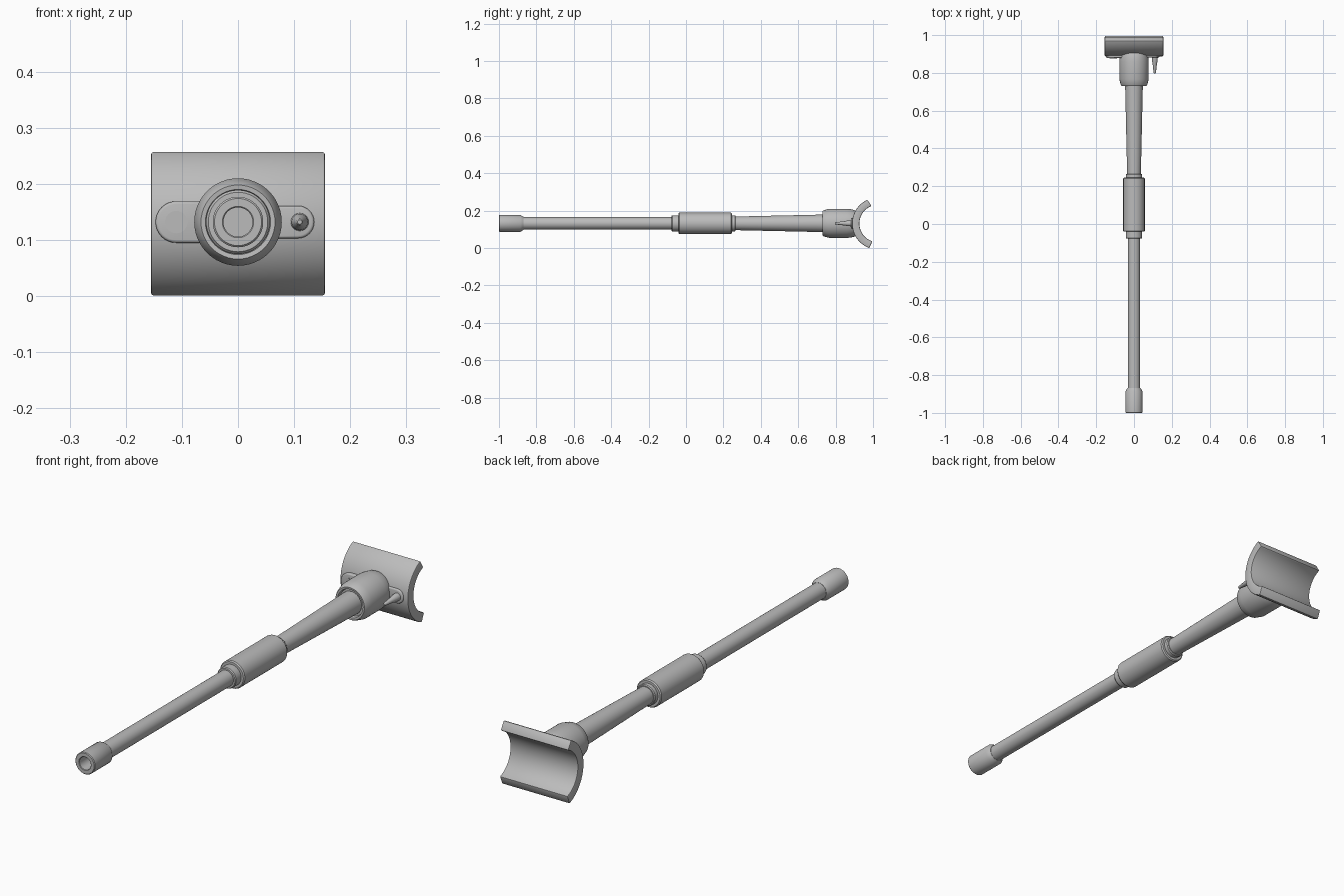
import bpy, bmesh, math
from mathutils import Vector

if "Cube" in bpy.data.objects:
    bpy.data.objects.remove(bpy.data.objects["Cube"])

AXIS_Z = 0.132
grey = bpy.data.materials.new("plain_grey")
grey.diffuse_color = (0.5, 0.5, 0.5, 1)
grey.use_nodes = True
grey.node_tree.nodes["Principled BSDF"].inputs["Base Color"].default_value = grey.diffuse_color


def finish(name, bm, angle=35):
    bmesh.ops.remove_doubles(bm, verts=bm.verts, dist=1e-5)
    bmesh.ops.recalc_face_normals(bm, faces=bm.faces)
    mesh = bpy.data.meshes.new(name)
    bm.to_mesh(mesh)
    bm.free()
    mesh.materials.append(grey)
    ob = bpy.data.objects.new(name, mesh)
    bpy.context.collection.objects.link(ob)
    bpy.ops.object.select_all(action='DESELECT')
    ob.select_set(True)
    bpy.context.view_layer.objects.active = ob
    bpy.ops.object.shade_smooth_by_angle(angle=math.radians(angle))
    return ob


def lathe(name, profile, x=0, z=AXIS_Z, n=48):
    """Revolve (y, radius) points about an axis parallel to y."""
    bm = bmesh.new()
    verts = [bm.verts.new((x, y, z + r)) for y, r in profile]
    edges = [bm.edges.new(p) for p in zip(verts, verts[1:])]
    bmesh.ops.spin(bm, geom=verts + edges, cent=(x, 0, z), axis=(0, 1, 0),
                   angle=math.tau, steps=n)
    return finish(name, bm)


def lug(name, x0, x1, half, y0, y1, side):
    """Tab with one rounded outer end and a softened front edge."""
    bm = bmesh.new()
    r = min(half, x1 - x0)
    outline = [(x0, -half)]
    for i in range(17):
        a = -math.pi / 2 + math.pi * i / 16
        outline.append((x1 - r + r * math.cos(a), half * math.sin(a)))
    outline.append((x0, half))
    face = bm.faces.new([bm.verts.new((side * x, y1, AXIS_Z + z)) for x, z in outline])
    out = bmesh.ops.extrude_face_region(bm, geom=[face])
    front = [v for v in out["geom"] if isinstance(v, bmesh.types.BMVert)]
    bmesh.ops.translate(bm, verts=front, vec=(0, y0 - y1, 0))
    rim = [e for e in bm.edges if all(v in front for v in e.verts)]
    bmesh.ops.bevel(bm, geom=rim, offset=0.005, segments=3, profile=0.5, affect='EDGES')
    return finish(name, bm)


# Slim rod with hollow end cap
lathe("rod", [(-0.89, 0), (-0.89, 0.033), (-0.05, 0.033), (-0.05, 0)])
lathe("end_cap", [(-0.94, 0), (-0.94, 0.026), (-0.998, 0.026), (-1.0, 0.028),
                  (-1.0, 0.042), (-0.997, 0.045), (-0.885, 0.045),
                  (-0.868, 0.034), (-0.868, 0)])

# Grip sleeve and stepped collars
lathe("front_collar", [(-0.077, 0), (-0.077, 0.040), (-0.073, 0.043),
                       (-0.03, 0.043), (-0.03, 0)])
lathe("sleeve", [(-0.041, 0), (-0.041, 0.053), (-0.036, 0.057),
                 (0.24, 0.057), (0.245, 0.053), (0.245, 0)])
lathe("rear_collar", [(0.23, 0), (0.23, 0.043), (0.261, 0.043),
                      (0.265, 0.040), (0.265, 0)])

# Tapered rear shaft and socket
lathe("tapered_shaft", [(0.25, 0), (0.25, 0.036), (0.74, 0.047), (0.74, 0)])
lathe("socket", [(0.745, 0), (0.745, 0.055), (0.732, 0.058), (0.731, 0.066),
                 (0.737, 0.070), (0.767, 0.078), (0.86, 0.078), (0.88, 0.076),
                 (0.9, 0.071), (0.915, 0.064), (0.915, 0)])

# Curved saddle, open towards the back
bm = bmesh.new()
STEPS, CY, CZ = 36, 1.027, 0.131
ring = []
for radius, order in ((0.139, 1), (0.100, -1)):
    lo, hi = (-70.5, 66) if order == 1 else (-72, 69)
    for i in range(STEPS + 1)[::order]:
        a = math.radians(lo + (hi - lo) * i / STEPS)
        ring.append((CY - radius * math.cos(a), CZ + radius * math.sin(a)))
ends = [[bm.verts.new((x, y, z)) for y, z in ring] for x in (-0.155, 0.155)]
n = len(ring)
for i in range(n):
    j = (i + 1) % n
    bm.faces.new((ends[0][i], ends[0][j], ends[1][j], ends[1][i]))
for e in ends:
    for i in range(STEPS):
        bm.faces.new((e[i], e[i + 1], e[n - 2 - i], e[n - 1 - i]))
bmesh.ops.recalc_face_normals(bm, faces=bm.faces)
sharp = [e for e in bm.edges if e.calc_face_angle(0) > math.radians(40)]
bmesh.ops.bevel(bm, geom=sharp, offset=0.004, segments=2, profile=0.5, affect='EDGES')
finish("saddle", bm)

# Side lugs, button and pointed pin
lug("left_lug", 0.05, 0.147, 0.037, 0.879, 0.91, -1)
lathe("left_button", [(0.9, 0), (0.9, 0.02), (0.877, 0.02), (0.877, 0)], x=-0.11, n=32)
lug("right_lug", 0.05, 0.136, 0.029, 0.882, 0.91, 1)
lathe("pin", [(0.9, 0), (0.9, 0.017), (0.86, 0.0145), (0.853, 0.012),
              (0.80, 0.006), (0.796, 0.004), (0.796, 0)], x=0.11, n=24)
